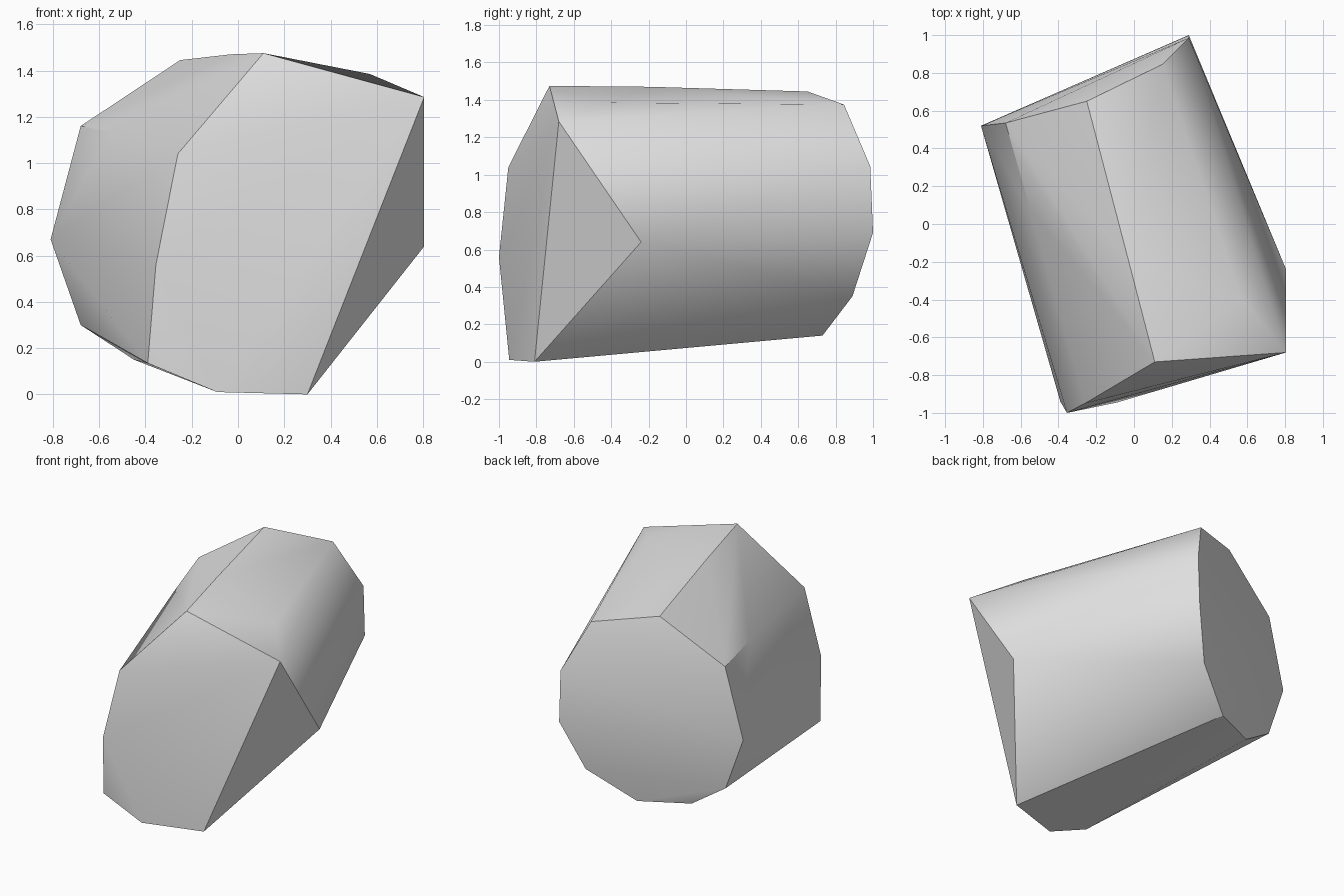
import bpy
import bmesh
import math

# Remove only the default cube
default_cube = bpy.data.objects.get("Cube")
if default_cube:
    bpy.data.objects.remove(default_cube, do_unlink=True)

# Corner points of the boulder: two tilted end rims and the shoulders between them
front_rim = [
    (0.11, -0.73, 1.475), (0.805, -0.68, 1.285), (0.30, -0.81, 0.0),
    (-0.09, -0.945, 0.01), (-0.39, -0.94, 0.135), (-0.355, -1.0, 0.56),
    (-0.26, -0.95, 1.04),
]
back_rim = [
    (-0.25, 0.65, 1.445), (0.15, 0.845, 1.375), (0.29, 0.985, 1.045),
    (0.29, 1.0, 0.69), (0.16, 0.89, 0.35), (-0.13, 0.73, 0.14),
    (-0.45, 0.58, 0.15), (-0.68, 0.53, 0.30), (-0.81, 0.52, 0.67),
    (-0.68, 0.535, 1.16),
]
shoulders = [
    (0.805, -0.24, 0.64), (0.57, -0.40, 1.385),
    (-0.55, 0.08, 1.135), (-0.03, -0.19, 1.47),
]


def make_material(name, colour):
    material = bpy.data.materials.new(name)
    material.use_nodes = True
    material.diffuse_color = colour
    for node in material.node_tree.nodes:
        if node.type == 'BSDF_PRINCIPLED':
            node.inputs["Base Color"].default_value = colour
    return material


def make_hull(name, points, material):
    """Wrap the points in a convex skin, smooth except at hard edges."""
    bm = bmesh.new()
    for point in points:
        bm.verts.new(point)
    bmesh.ops.convex_hull(bm, input=bm.verts[:])
    loose = [vert for vert in bm.verts if not vert.link_faces]
    bmesh.ops.delete(bm, geom=loose, context='VERTS')
    bmesh.ops.recalc_face_normals(bm, faces=bm.faces[:])
    mesh = bpy.data.meshes.new(name)
    bm.to_mesh(mesh)
    bm.free()
    mesh.materials.append(material)
    boulder = bpy.data.objects.new(name, mesh)
    bpy.context.collection.objects.link(boulder)
    bpy.ops.object.select_all(action='DESELECT')
    boulder.select_set(True)
    bpy.context.view_layer.objects.active = boulder
    bpy.ops.object.shade_smooth_by_angle(angle=math.radians(30))
    return boulder


# Boulder
stone_grey = make_material("stone_grey", (0.8, 0.8, 0.8, 1.0))
make_hull("boulder", front_rim + back_rim + shoulders, stone_grey)
